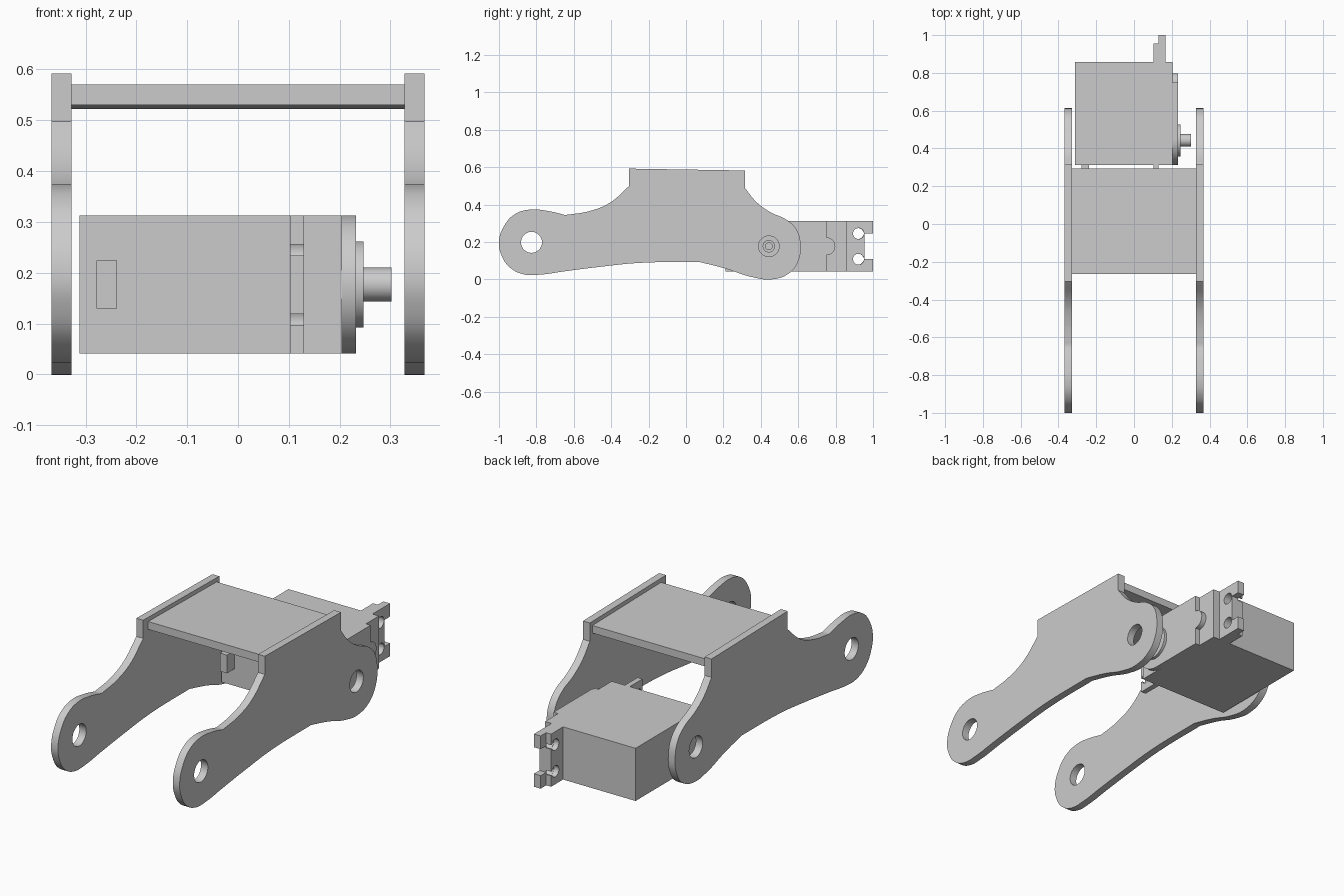
import bpy
import bmesh
from math import pi, cos, sin, radians
from mathutils import Matrix

cube = bpy.data.objects.get("Cube")
if cube:
    bpy.data.objects.remove(cube, do_unlink=True)

grey = bpy.data.materials.new("plain_grey")
grey.use_nodes = True
COLOUR = (0.6, 0.6, 0.6, 1)
grey.diffuse_color = COLOUR
grey.node_tree.nodes["Principled BSDF"].inputs["Base Color"].default_value = COLOUR

# Local x, y, z of a slab become world y, z, x
SIDEWAYS = Matrix(((0, 0, 1, 0), (1, 0, 0, 0), (0, 1, 0, 0), (0, 0, 0, 1)))


def arc(cy, cz, r, start, end, steps=16):
    """Points on an arc in the side plane, angles in degrees."""
    angles = [radians(start + (end - start) * i / steps) for i in range(steps + 1)]
    return [(cy + r * cos(a), cz + r * sin(a)) for a in angles]


def circle(cy, cz, r):
    return arc(cy, cz, r, 0, 352.5, 47)


def slab(name, x0, x1, outline, holes=(), smooth_points=()):
    """Extrude a side outline, with holes, between two x positions."""
    curve = bpy.data.curves.new(name, 'CURVE')
    curve.dimensions = '2D'
    curve.fill_mode = 'BOTH'
    curve.resolution_u = 8
    curve.extrude = (x1 - x0) / 2
    for n, points in enumerate([outline, *holes]):
        spline = curve.splines.new('BEZIER')
        spline.bezier_points.add(len(points) - 1)
        spline.use_cyclic_u = True
        for i, (p, (y, z)) in enumerate(zip(spline.bezier_points, points)):
            p.co = (y, z, 0)
            kind = 'AUTO' if n == 0 and i in smooth_points else 'VECTOR'
            p.handle_left_type = p.handle_right_type = kind
    temp = bpy.data.objects.new(name + "_curve", curve)
    bpy.context.collection.objects.link(temp)
    bpy.context.view_layer.update()
    graph = bpy.context.evaluated_depsgraph_get()
    mesh = bpy.data.meshes.new_from_object(temp.evaluated_get(graph))
    bpy.data.objects.remove(temp, do_unlink=True)
    bm = bmesh.new()
    bm.from_mesh(mesh)
    bm.transform(Matrix.Translation(((x0 + x1) / 2, 0, 0)) @ SIDEWAYS)
    bmesh.ops.remove_doubles(bm, verts=bm.verts, dist=0.0002)
    bmesh.ops.recalc_face_normals(bm, faces=bm.faces)
    bm.to_mesh(mesh)
    bm.free()
    mesh.materials.clear()
    mesh.materials.append(grey)
    obj = bpy.data.objects.new(name, mesh)
    bpy.context.collection.objects.link(obj)
    bpy.ops.object.select_all(action='DESELECT')
    obj.select_set(True)
    bpy.context.view_layer.objects.active = obj
    bpy.ops.object.shade_smooth_by_angle(angle=radians(30))
    return obj


def box(name, x0, x1, y0, y1, z0, z1):
    return slab(name, x0, x1, [(y0, z0), (y1, z0), (y1, z1), (y0, z1)])


# Side plates: sharp shoulders on top, rounded ends with pivot holes
SHAFT = (0.443, 0.177)
plate = [
    (-0.305, 0.592), (0.316, 0.582), (0.316, 0.487), (0.377, 0.413),
    (0.45, 0.36), (0.543, 0.315), (0.592, 0.264), (0.613, 0.18),
    (0.597, 0.09), (0.548, 0.03), (0.457, 0), (0.35, 0.013),
    (0.21, 0.058), (0.072, 0.093), (-0.25, 0.088), (-0.46, 0.067),
    (-0.65, 0.043), (-0.783, 0.025), (-0.864, 0.026), (-0.94, 0.062),
    (-0.987, 0.13), (-1, 0.205), (-0.97, 0.29), (-0.917, 0.347),
    (-0.837, 0.373), (-0.74, 0.366), (-0.645, 0.344), (-0.516, 0.365),
    (-0.41, 0.408), (-0.305, 0.498)]
corners = {0, 1, 2, 13, 26, 29}
pivots = [circle(-0.826, 0.198, 0.056), circle(*SHAFT, 0.055)]
for side, x0 in (("left", 0.328), ("right", -0.367)):
    slab(side + "_side_plate", x0, x0 + 0.039, plate, pivots,
         set(range(len(plate))) - corners)

# Slightly tilted deck joining the plates
slab("top_deck", -0.328, 0.328,
     [(-0.265, 0.53), (0.295, 0.522), (0.295, 0.561), (-0.265, 0.57)])

# Motor housing and cable socket
LOW, HIGH = 0.041, 0.313
box("motor_housing", -0.312, 0.205, 0.313, 0.857, LOW, HIGH)
box("cable_socket", -0.278, -0.238, 0.25, 0.315, 0.13, 0.224)

# Mounting flange with open keyhole slots at both ends
SLOTS = (0.108, 0.245)


def keyhole(edge, direction, cz):
    """Open slot outline from one lip of the slit round to the other."""
    turn = 0 if direction > 0 else 180
    ring = arc(edge - direction * 0.035, cz, 0.029, turn - 22, turn - 338, 20)
    return [(edge, ring[0][1])] + ring + [(edge, ring[-1][1])]


flange = [(0.21, LOW), (0.955, LOW)]
for cz in SLOTS:
    flange += keyhole(0.955, 1, cz)
flange += [(0.955, HIGH), (0.21, HIGH)]
for cz in reversed(SLOTS):
    flange += keyhole(0.21, -1, cz)
slab("mounting_flange", 0.102, 0.13, flange)

# Rear bracket: notched plate with two screw holes
slab("rear_bracket", 0.13, 0.168,
     [(0.85, LOW), (1, LOW), (1, SLOTS[0]), (0.955, SLOTS[0]),
      (0.955, SLOTS[1]), (1, SLOTS[1]), (1, HIGH), (0.85, HIGH)],
     [circle(0.922, cz, 0.029) for cz in SLOTS])

# Gear cover: round at the front, small round nose at the rear
cover = arc(0.449, SHAFT[1], 0.136, 90, 270, 32)
cover += [(0.75, LOW)] + arc(0.75, SHAFT[1], 0.048, -90, 90) + [(0.75, HIGH)]
slab("gear_cover", 0.205, 0.232, cover)

# Output hub with rounded rim, and hollow shaft
hub = slab("output_hub", 0.225, 0.247, circle(*SHAFT, 0.085))
rim = hub.modifiers.new("rim", 'BEVEL')
rim.width = 0.008
rim.segments = 3
rim.limit_method = 'ANGLE'
slab("output_shaft", 0.24, 0.302, circle(*SHAFT, 0.033), [circle(*SHAFT, 0.018)])
